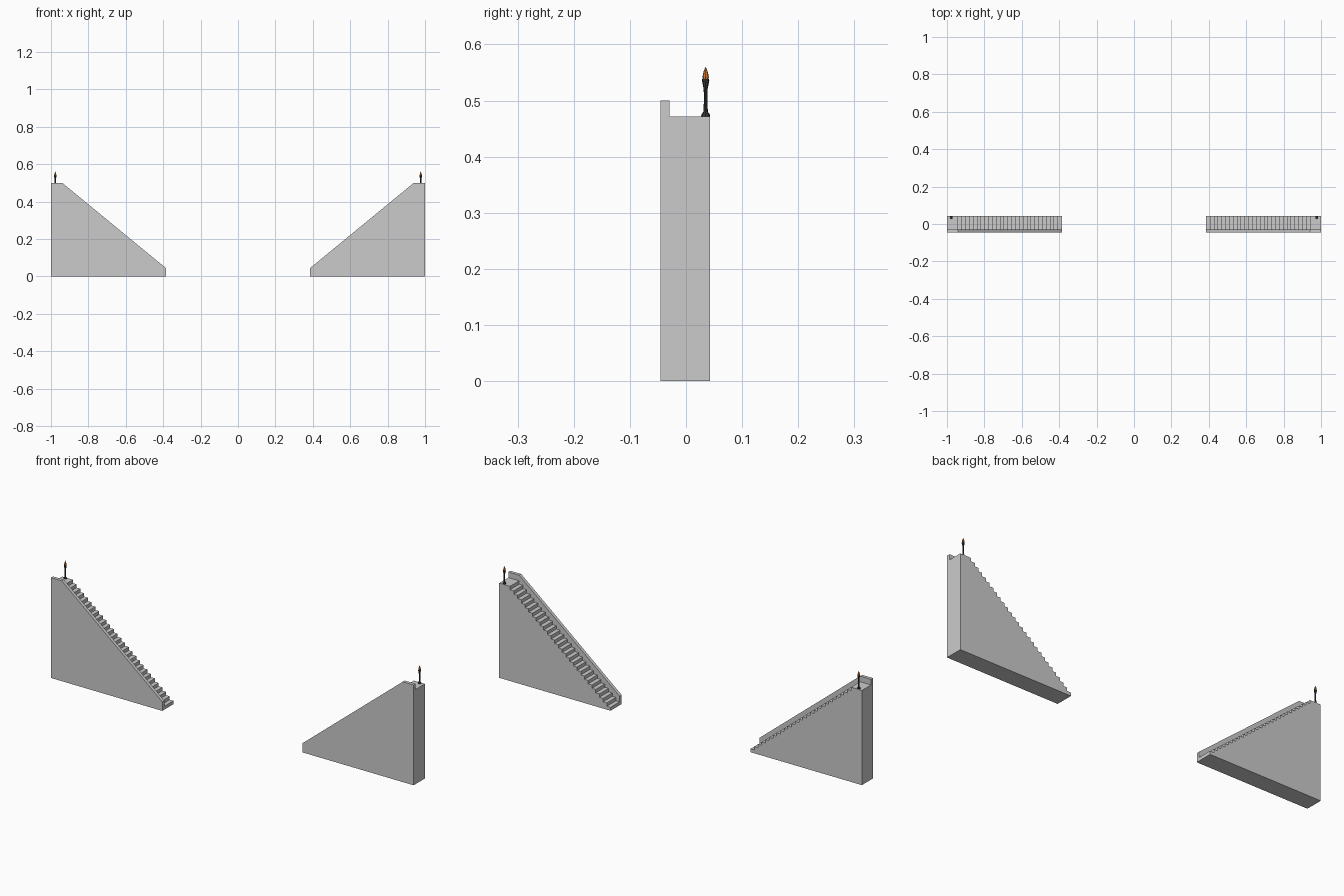
import bpy, bmesh, math

cube = bpy.data.objects.get("Cube")
if cube:
    bpy.data.objects.remove(cube, do_unlink=True)


def material(name, rgb):
    m = bpy.data.materials.new(name)
    m.use_nodes = True
    m.diffuse_color = (*rgb, 1)
    bsdf = next(n for n in m.node_tree.nodes if n.type == "BSDF_PRINCIPLED")
    bsdf.inputs["Base Color"].default_value = (*rgb, 1)
    bsdf.inputs["Roughness"].default_value = 0.9
    return m


STONE = material("grey stone", (0.6, 0.6, 0.6))
IRON = material("dark iron", (0.035, 0.035, 0.035))
FLAME = material("orange flame", (0.62, 0.2, 0.04))


def finish(name, bm, mat):
    bmesh.ops.recalc_face_normals(bm, faces=bm.faces)
    mesh = bpy.data.meshes.new(name)
    bm.to_mesh(mesh)
    bm.free()
    mesh.materials.append(mat)
    obj = bpy.data.objects.new(name, mesh)
    bpy.context.collection.objects.link(obj)
    return obj


def extrude_profile(name, profile, y0, y1, side, mat):
    """Extrude an x-z outline along y; side mirrors it across x = 0."""
    bm = bmesh.new()
    face = bm.faces.new([bm.verts.new((side * x, y0, z)) for x, z in profile])
    out = bmesh.ops.extrude_face_region(bm, geom=[face])
    verts = [g for g in out["geom"] if isinstance(g, bmesh.types.BMVert)]
    bmesh.ops.translate(bm, verts=verts, vec=(0, y1 - y0, 0))
    return finish(name, bm, mat)


def lathe(name, rings, centre, mat, sides=8):
    """Stack of (radius, height) rings closed at both ends."""
    bm = bmesh.new()
    loops = []
    for r, z in rings:
        loops.append([bm.verts.new((centre[0] + r * math.cos(math.tau * i / sides),
                                    centre[1] + r * math.sin(math.tau * i / sides),
                                    centre[2] + z)) for i in range(sides)])
    for a, b in zip(loops, loops[1:]):
        for i in range(sides):
            j = (i + 1) % sides
            bm.faces.new((a[i], a[j], b[j], b[i]))
    bm.faces.new(loops[0])
    bm.faces.new(loops[-1])
    return finish(name, bm, mat)


# Stair dimensions
FOOT, HEAD, END = 0.386, 0.94, 1.0
FRONT, INNER, BACK = -0.045, -0.029, 0.043
STEPS, LANDING, RAIL = 28, 0.472, 0.028
rise = LANDING / STEPS
tread = (HEAD - FOOT) / (STEPS - 1)

# Stepped outline climbing to the landing
stairs = [(FOOT, 0)]
for i in range(STEPS):
    x = FOOT + i * tread
    if i:
        stairs.append((x, i * rise))
    stairs.append((x, (i + 1) * rise))
stairs += [(END, LANDING), (END, 0)]

# Side wall that follows the step edges
wall = [(FOOT, 0), (FOOT, rise + RAIL), (HEAD, LANDING + RAIL),
        (END, LANDING + RAIL), (END, 0)]

pole = [(0.008, 0), (0.0075, 0.003), (0.004, 0.008), (0.003, 0.03),
        (0.0035, 0.048), (0.0065, 0.063), (0.0062, 0.066)]
fire = [(0.0045, 0.065), (0.0058, 0.07), (0.0035, 0.08), (0.0004, 0.088)]

for side, label in ((1, "left"), (-1, "right")):
    extrude_profile(label + "_stairs", stairs, INNER, BACK, side, STONE)
    extrude_profile(label + "_parapet_wall", wall, FRONT, INNER, side, STONE)
    # Torch at the back of the landing
    spot = (side * 0.977, 0.035, LANDING)
    lathe(label + "_torch_pole", pole, spot, IRON)
    lathe(label + "_torch_flame", fire, spot, FLAME)
